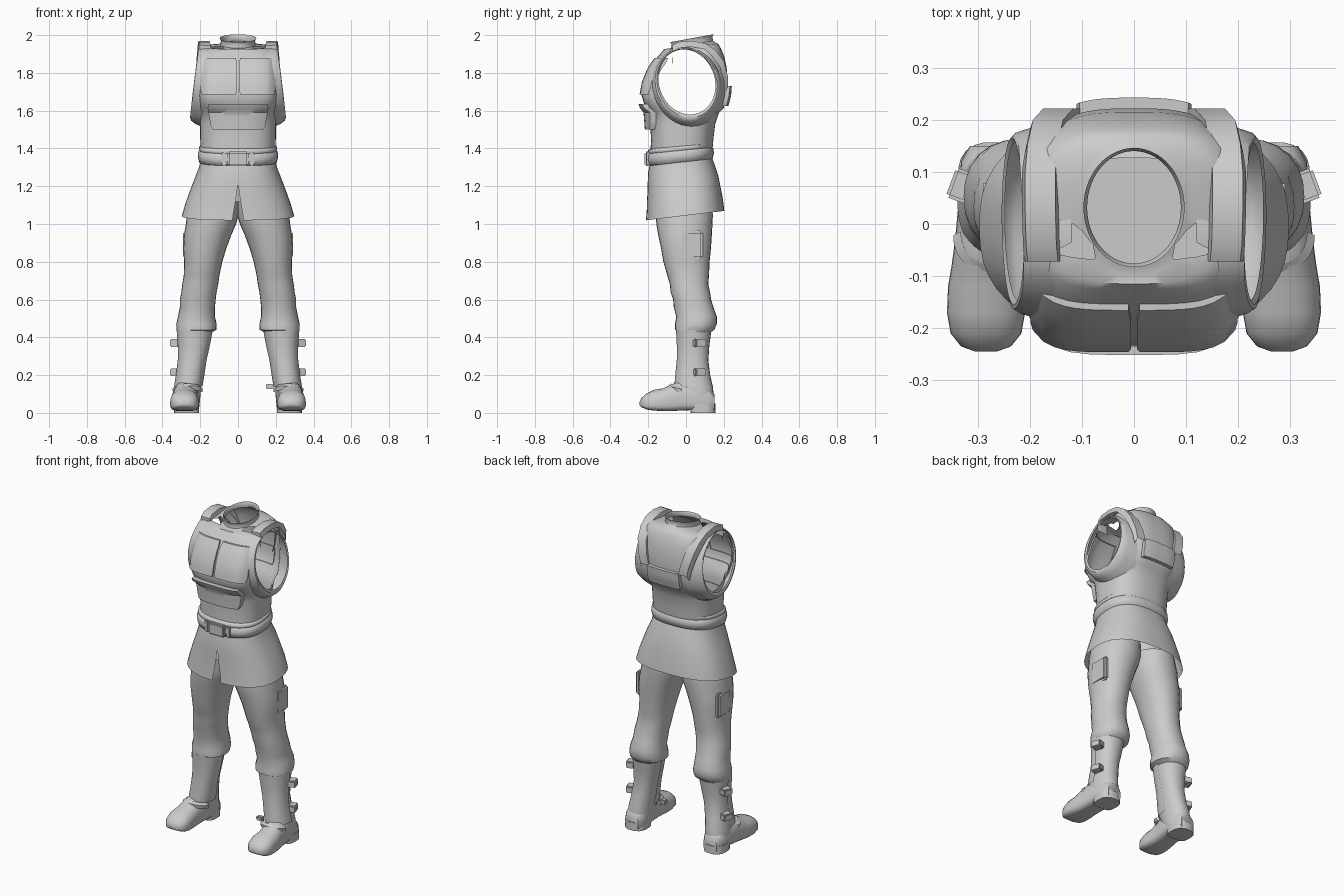
import bpy, bmesh, math
from mathutils import Vector

if "Cube" in bpy.data.objects:
    bpy.data.objects.remove(bpy.data.objects["Cube"])

grey = bpy.data.materials.new("plain grey")
grey.diffuse_color = (0.6, 0.6, 0.6, 1)
grey.use_nodes = True
grey.node_tree.nodes["Principled BSDF"].inputs["Base Color"].default_value = grey.diffuse_color
TAU = math.tau


def finish(name, bm, angle=40):
    bmesh.ops.recalc_face_normals(bm, faces=bm.faces[:])
    me = bpy.data.meshes.new(name)
    bm.to_mesh(me)
    bm.free()
    me.materials.append(grey)
    ob = bpy.data.objects.new(name, me)
    bpy.context.collection.objects.link(ob)
    bpy.ops.object.select_all(action='DESELECT')
    bpy.context.view_layer.objects.active = ob
    ob.select_set(True)
    bpy.ops.object.shade_smooth_by_angle(angle=math.radians(angle))
    return ob


def loft(name, rings, around=True, caps=(False, False), angle=40):
    bm = bmesh.new()
    rows = [[bm.verts.new(p) for p in r] for r in rings]
    n = len(rows[0])
    for a, b in zip(rows, rows[1:]):
        for j in range(n if around else n - 1):
            k = (j + 1) % n
            bm.faces.new((a[j], a[k], b[k], b[j]))
    for row, cap in ((rows[0], caps[0]), (rows[-1], caps[1])):
        if cap:
            bm.faces.new(row)
    return finish(name, bm, angle)


def section(z, rx, yf, yb, pf=2.0, pb=2.0, tilt=0.0, cx=0.0, n=40, a0=0.0, a1=TAU, ends=False):
    """Horizontal rounded section from front depth yf to back depth yb."""
    yc, ry = (yf + yb) / 2, (yb - yf) / 2
    out = []
    for i in range(n):
        a = a0 + (a1 - a0) * i / (n - 1 if ends else n)
        c, s = math.cos(a), math.sin(a)
        p = pf if s < 0 else pb
        r = (abs(c) ** p + abs(s) ** p) ** (-1 / p)
        y = yc + ry * r * s
        out.append((cx + rx * r * c, y, z + tilt * y))
    return out


def box(name, centre, size, bevel=0.008, rot=0.0):
    bm = bmesh.new()
    bmesh.ops.create_cube(bm, size=1)
    for v in bm.verts:
        v.co = Vector(a * b for a, b in zip(v.co, size))
    bmesh.ops.bevel(bm, geom=bm.edges[:], offset=bevel, segments=2, affect='EDGES')
    ob = finish(name, bm)
    ob.location, ob.rotation_euler[2] = centre, rot
    return ob


# Vest body: z, half width, front, back, front power, back power, tilt
BODY = [(1.34, .195, -.19, .135, 2.6, 2.5, 0), (1.45, .20, -.185, .145, 2.6, 2.5, 0),
        (1.53, .20, -.19, .155, 2.8, 2.5, 0), (1.59, .203, -.195, .175, 3, 2.7, 0),
        (1.615, .207, -.215, .20, 4, 3, 0), (1.68, .212, -.235, .217, 5, 3, 0),
        (1.75, .212, -.222, .222, 5, 3, 0), (1.83, .21, -.19, .215, 4.5, 3, 0),
        (1.885, .207, -.15, .203, 4, 3, 0), (1.92, .20, -.125, .185, 3.5, 3, .05),
        (1.938, .17, -.115, .17, 3, 2.6, .1), (1.938, .12, -.10, .155, 2, 2, .15),
        (1.945, .094, -.08, .143, 2, 2, .17), (1.965, .09, -.076, .14, 2, 2, .18),
        (1.978, .097, -.083, .146, 2, 2, .18)]


def at(z):
    for a, b in zip(BODY, BODY[1:]):
        if z <= b[0]:
            t = max(0, (z - a[0]) / (b[0] - a[0]))
            return [p + (q - p) * t for p, q in zip(a, b)]
    return BODY[-1]


def depth(x, z, side):
    _, rx, yf, yb, pf, pb, _ = at(z)
    p = pf if side < 0 else pb
    return (yf + yb) / 2 + side * (yb - yf) / 2 * max(0, 1 - abs(x / rx) ** p) ** (1 / p)


def width(y, z):
    _, rx, yf, yb, pf, pb, _ = at(z)
    u = (y - (yf + yb) / 2) / ((yb - yf) / 2)
    p = pf if u < 0 else pb
    return rx * max(0, 1 - min(1, abs(u)) ** p) ** (1 / p)


def hole(t, f=1.0):
    z = 1.752 + .172 * f * math.sin(t)
    return .005 + .15 * f * math.cos(t) - .1 * (z - 1.752), z


torso = loft("vest_body", [section(*r, n=56) for r in BODY], caps=(True, True), angle=50)

# Arm openings cut straight through, then tunnel walls and neck cap removed
cutter = loft("arm_cutter", [[(x, *hole(TAU * i / 40, 1.09)) for i in range(40)] for x in (-.5, .5)],
              caps=(True, True))
cutter.hide_render = True
cutter.hide_set(True)
mod = torso.modifiers.new("arms", 'BOOLEAN')
mod.operation, mod.solver, mod.object = 'DIFFERENCE', 'EXACT', cutter
bpy.context.view_layer.objects.active = torso
bpy.ops.object.modifier_apply(modifier="arms")
bm = bmesh.new()
bm.from_mesh(torso.data)


def is_wall(f):
    on = 0
    for v in f.verts:
        dz = v.co.z - 1.752
        r = math.hypot((v.co.y - .005 + .1 * dz) / .15, dz / .172)
        on += abs(r - 1.09) < .012
    return on == len(f.verts) and abs(f.normal.x) < .1


gone = [f for f in bm.faces if is_wall(f) or (len(f.verts) > 40 and f.calc_center_median().z > 1.9)]
bmesh.ops.delete(bm, geom=gone, context='FACES')
bm.to_mesh(torso.data)
bm.free()

# Raised rims round the arm openings, standing out at the bottom
for s, side in ((-1, "right"), (1, "left")):
    rings = []
    for k in range(5):
        u, ring = k / 4, []
        for i in range(48):
            t = TAU * i / 48
            low = (1 - math.sin(t)) / 2
            y, z = hole(t, 1 + u * (.10 + .28 * low))
            x_in = .203 + .045 * low
            x_out = max(width(y, z) - .004, .12)
            bulge = .012 * math.sin(math.pi * u)
            ring.append((s * (x_in + (x_out - x_in) * u ** 2.2 + bulge), y, z))
        rings.append(ring)
    loft(side + "_arm_rim", rings)


def patch(name, x0, x1, z0, z1, side, off, curve=0.0, nx=12, nz=9, taper=1.0):
    """Raised plate following the body, with sloped borders and clipped corners."""
    rows = []
    for i in range(nz):
        v = min(max((i - 1) / (nz - 3), 0), 1)
        row = []
        for j in range(nx):
            u = min(max((j - 1) / (nx - 3), 0), 1)
            edge = i in (0, nz - 1) or j in (0, nx - 1)
            x = x0 + (x1 - x0) * u
            w = taper + (1 - taper) * v
            x = (x0 + x1) / 2 + (x - (x0 + x1) / 2) * w * (.95 if v in (0, 1) else 1)
            z = z0 + (z1 - z0) * v + curve * (2 * u - 1) ** 2 * (1 - v)
            row.append((x, depth(x, z, side) + side * (-.006 if edge else off), z))
        rows.append(row)
    loft(name, rows, around=False, angle=35)


patch("right_chest_plate", -.199, -.006, 1.685, 1.88, -1, .012)
patch("left_chest_plate", .006, .199, 1.685, 1.88, -1, .012)
patch("belly_plate", -.165, .165, 1.50, 1.635, -1, .03, taper=.85)
patch("back_plate", -.11, .11, 1.625, 1.73, 1, .022)

# Shoulder straps running over the top and down the back
for s, side in ((-1, "right"), (1, "left")):
    path = [(.17, -.07, 1.875), (.175, -.072, 1.945), (.178, -.04, 1.962), (.18, .03, 1.968),
            (.18, .10, 1.955), (.175, .155, 1.92), (.165, .20, 1.86), (.145, .222, 1.78), (.13, .222, 1.72)]
    rows = []
    for x, y, z in path:
        h = .035
        rows.append([(s * (x + dx), y - dy, z - dz) for dx, dy, dz in
                     ((-h, .02 * (y > .1), .025), (-h + .006, 0, 0), (h - .006, 0, -.002), (h, .02 * (y > .1), .03))])
    loft(side + "_shoulder_strap", rows, around=False)

# Belt roll, upper sash and buckle
BELT = ((1.325, -.01), (1.332, .006), (1.36, .013), (1.385, .01), (1.392, .003), (1.398, .007), (1.412, .005), (1.418, -.008))
loft("belt", [section(z, .20 + o, -.195 - o, .135 + o, 2.6, 2.5, .1) for z, o in BELT], angle=60)
box("belt_buckle", (0, -.205, 1.345), (.11, .03, .075))
for s in (-1, 1):
    box("belt_keeper", (s * .075, -.199, 1.345), (.025, .02, .07), .005)

# Flared tunic skirt, open at the front below the slit top
rows = []
for z, rx, yf, yb, gap in ((1.345, .197, -.19, .135, 0), (1.30, .207, -.2, .15, 0), (1.24, .23, -.203, .17, 0),
                           (1.18, .253, -.205, .182, .03), (1.11, .278, -.207, .195, .07), (1.045, .297, -.212, .203, .10)):
    rows.append(section(z, rx, yf, yb, 2.5, 2.5, .12, n=49, a0=-math.pi / 2 + gap, a1=1.5 * math.pi - gap, ends=True))
loft("tunic_skirt", rows, around=False)

# Trousers and boots: z, inner x, outer x, front, back
LEG = [(.425, .145, .315, -.035, .13), (.44, .115, .326, -.058, .15), (.47, .113, .327, -.058, .163),
       (.51, .122, .318, -.052, .163), (.56, .122, .308, -.065, .145), (.60, .118, .308, -.068, .133),
       (.64, .113, .30, -.082, .127), (.68, .105, .295, -.085, .118), (.73, .098, .287, -.10, .122),
       (.80, .083, .285, -.12, .125), (.87, .062, .29, -.132, .132), (.94, .036, .286, -.147, .137),
       (1.0, .010, .276, -.157, .14), (1.04, -.002, .272, -.16, .142), (1.12, -.004, .25, -.165, .14)]
SHAFT = [(.03, .205, .335, 0, .15), (.08, .20, .335, -.03, .148), (.14, .195, .332, -.055, .142),
         (.20, .185, .322, -.05, .128), (.28, .173, .312, -.042, .118), (.36, .155, .312, -.042, .124), (.44, .14, .318, -.046, .135)]
# Foot: y, half width, bottom, top
FOOT = [(.15, .045, .01, .10), (.12, .062, .008, .13), (.04, .066, .015, .16), (-.03, .066, .012, .17), (-.08, .068, .01, .15),
        (-.12, .073, .01, .13), (-.17, .075, .012, .122), (-.21, .068, .018, .102), (-.235, .048, .03, .08), (-.245, .02, .04, .06)]


def tube(name, s, data, caps, grow=0.0, a0=0.0, a1=TAU, ends=False, p=2.2):
    loft(name, [section(z, (b - a) / 2 + grow, f - grow, k + grow, p, p, 0, s * (a + b) / 2, 24, a0, a1, ends)
                for z, a, b, f, k in data], not ends, caps)


for s, side in ((-1, "right"), (1, "left")):
    tube(side + "_trouser_leg", s, LEG, (False, True))
    tube(side + "_boot_shaft", s, SHAFT, (False, True))
    tube(side + "_shin_guard", s, SHAFT[2:], (False, False), .007, math.pi * .98, math.pi * 2.02, True)
    rings = []
    for y, w, lo, hi in FOOT:
        cx = s * (.27 + .014 * min(1, max(0, (.05 - y) / .15)))
        ring = []
        for i in range(24):
            c, sn = math.cos(TAU * i / 24), math.sin(TAU * i / 24)
            p = 5 if sn < 0 else 2.3
            r = (abs(c) ** p + abs(sn) ** p) ** (-1 / p)
            base = lo + (hi - lo) * .4
            ring.append((cx + w * r * c, y, base + r * sn * ((hi - base) if sn > 0 else (base - lo))))
        rings.append(ring)
    loft(side + "_boot_foot", rings, caps=(True, True), angle=50)
    # Heel block, toe cap seam and instep strap
    loft(side + "_boot_heel", [section(z, .066, .025 - g, .157, 4, 2.5, 0, s * .272, 24)
                               for z, g in ((0, 0), (.05, .006))], caps=(True, True))
    loft(side + "_instep_strap", [section(z, .071 + g, -.085 - g, .05, 2.2, 2.2, -.25, s * .267, 24, math.pi, TAU, True)
                                  for z, g in ((.10, .006), (.12, .009), (.135, -.006))], around=False)
    # Outer buckles and thigh pocket
    for z in (.215, .37):
        box(side + "_boot_buckle", (s * .328, .072, z), (.05, .06, .042), .006, s * .35)
    box(side + "_thigh_pocket", (s * .272, .03, .89), (.036, .12, .15), .012)
box("inner_strap_end", (.167, -.02, .14), (.04, .03, .026), .005)
